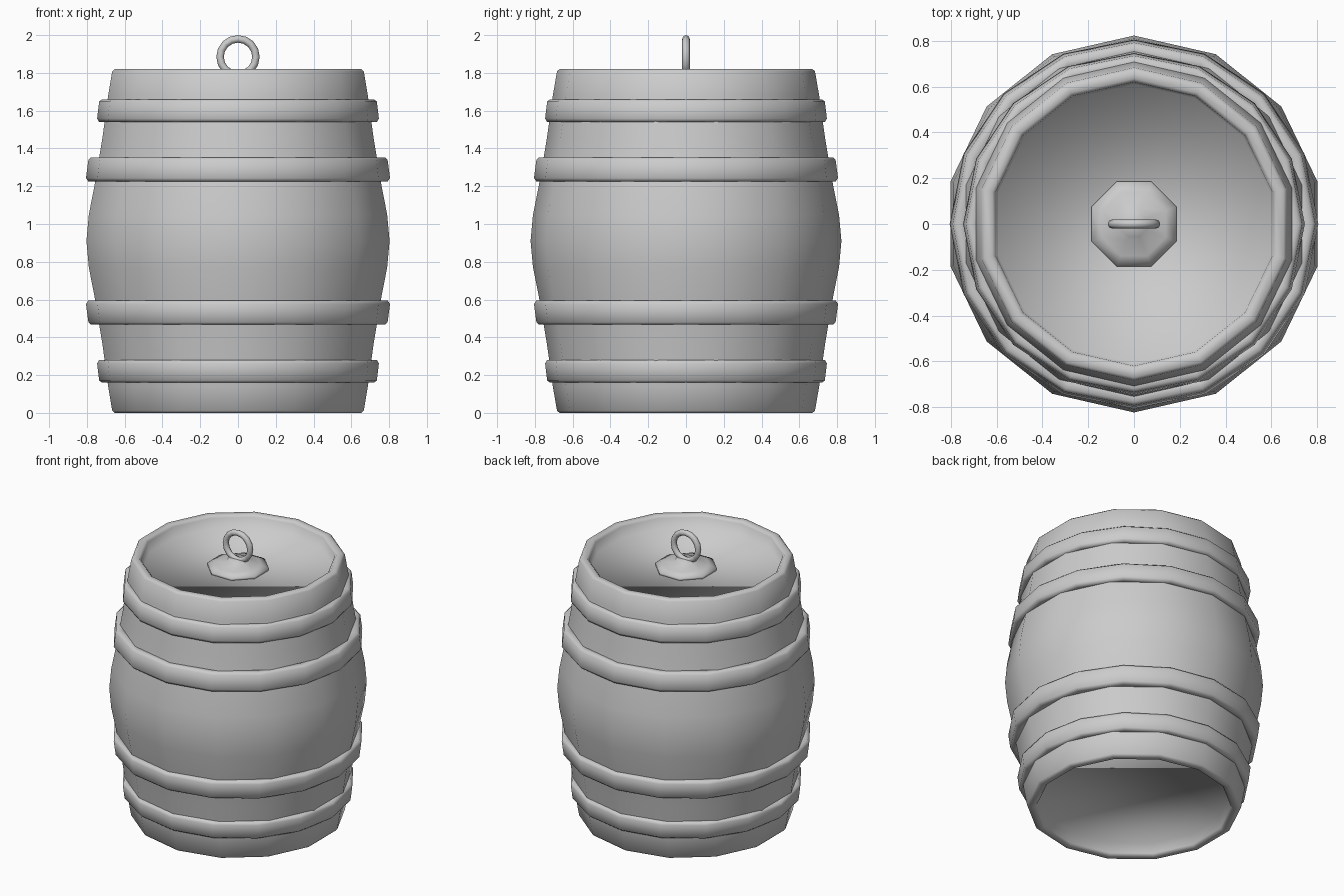
import bpy, bmesh, math

if "Cube" in bpy.data.objects:
    bpy.data.objects.remove(bpy.data.objects["Cube"])


def lathe(name, profile, sides, phase=0.0, closed=False):
    """Revolve an (r, z) profile around z; open profiles get n-gon caps."""
    bm = bmesh.new()
    rings = []
    for r, z in profile:
        rings.append([bm.verts.new((r * math.cos(phase + 2 * math.pi * i / sides),
                                    r * math.sin(phase + 2 * math.pi * i / sides), z))
                      for i in range(sides)])
    pairs = list(zip(rings, rings[1:]))
    if closed:
        pairs.append((rings[-1], rings[0]))
    for a, b in pairs:
        for i in range(sides):
            j = (i + 1) % sides
            bm.faces.new((a[i], a[j], b[j], b[i]))
    if not closed:
        bm.faces.new(rings[0][::-1])
        bm.faces.new(rings[-1])
    bmesh.ops.recalc_face_normals(bm, faces=bm.faces)
    for f in bm.faces:
        f.smooth = True
    me = bpy.data.meshes.new(name)
    bm.to_mesh(me)
    bm.free()
    ob = bpy.data.objects.new(name, me)
    bpy.context.collection.objects.link(ob)
    return ob


H = 1.82

# Barrel body: half profile from recessed end to belly, mirrored about mid height
half = [(0.61, 0.085), (0.62, 0.015), (0.635, 0.0), (0.67, 0.0), (0.683, 0.012),
        (0.705, 0.14), (0.737, 0.37), (0.778, 0.61), (0.81, 0.77)]
profile = half + [(0.823, H / 2)] + [(r, H - z) for r, z in reversed(half)]
lathe("barrel_body", profile, 14, math.pi / 2)

# Hoops: rounded bands, wider towards the belly; upper pair mirrors the lower pair
bands = {"outer": [(0.68, 0.16), (0.72, 0.16), (0.735, 0.172), (0.746, 0.262),
                   (0.735, 0.28), (0.69, 0.28)],
         "inner": [(0.73, 0.467), (0.777, 0.467), (0.792, 0.48), (0.805, 0.577),
                   (0.792, 0.595), (0.75, 0.595)]}
for label, band in bands.items():
    lathe("lower_hoop_" + label, band, 16, 0, True)
    lathe("upper_hoop_" + label, [(r, H - z) for r, z in band], 16, 0, True)

# Handle base: eight-sided sloped plate on the recessed lid
lathe("handle_base", [(0.2, 1.73), (0.2, 1.75), (0.15, 1.77), (0.075, 1.785), (0.06, 1.80)],
      8, math.pi / 8)

# Ring handle standing in the xz plane
bpy.ops.mesh.primitive_torus_add(major_segments=16, minor_segments=8, major_radius=0.095,
                                 minor_radius=0.02, location=(0, 0, 1.885),
                                 rotation=(math.pi / 2, 0, 0))
ring = bpy.context.object
ring.name = "ring_handle"
bpy.ops.object.shade_smooth()
